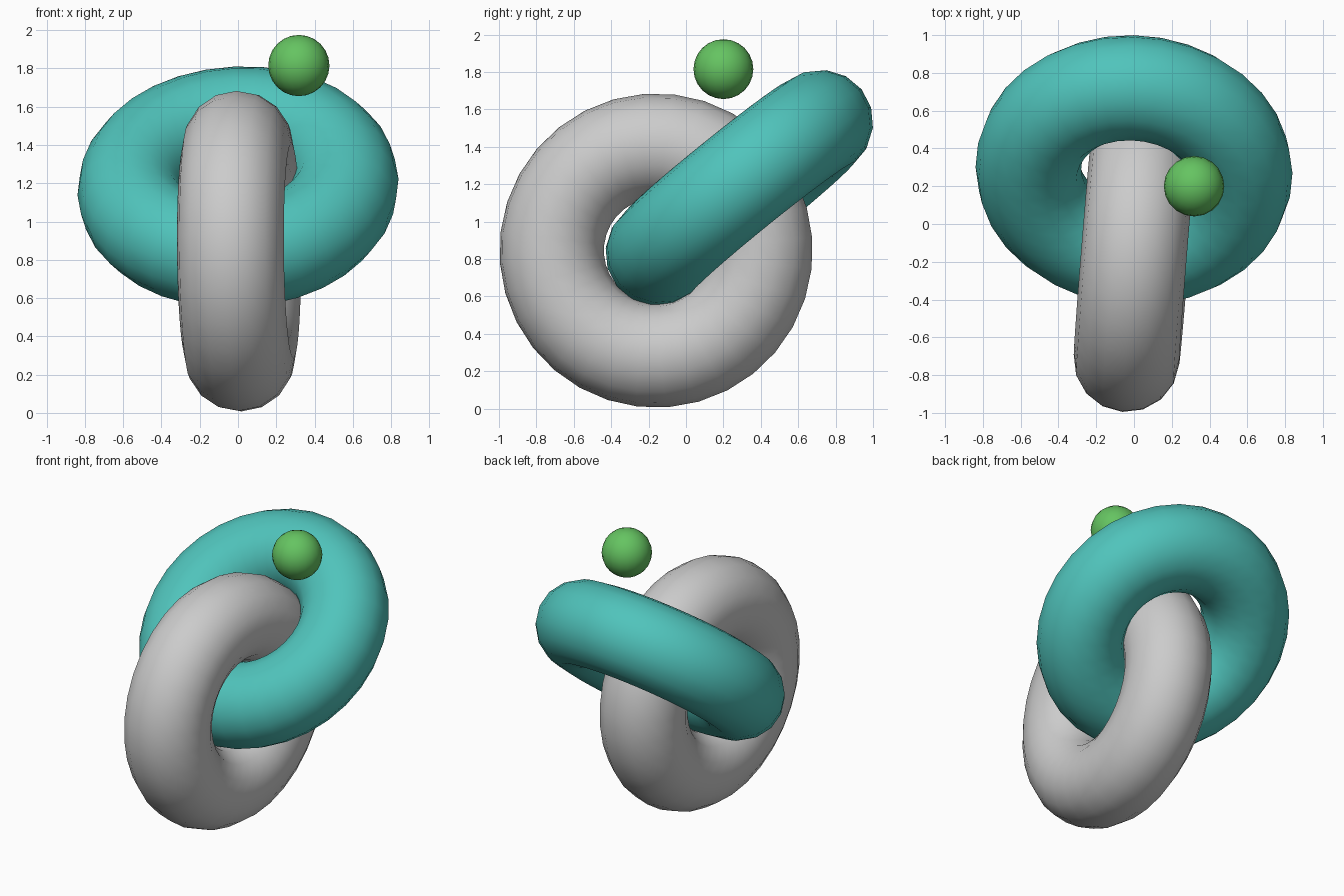
import bpy
from mathutils import Vector

if "Cube" in bpy.data.objects:
    bpy.data.objects.remove(bpy.data.objects["Cube"])


def finish(name, color=None):
    ob = bpy.context.object
    ob.name = name
    bpy.ops.object.shade_smooth()
    if color:
        mat = bpy.data.materials.new(name + "_colour")
        mat.diffuse_color = color
        mat.use_nodes = True
        mat.node_tree.nodes["Principled BSDF"].inputs["Base Color"].default_value = mat.diffuse_color
        ob.data.materials.append(mat)
    return ob


def ring(name, centre, axis, color=None):
    # torus whose hole points along the given axis
    rot = Vector((0, 0, 1)).rotation_difference(Vector(axis).normalized())
    bpy.ops.mesh.primitive_torus_add(
        major_radius=0.56, minor_radius=0.28, major_segments=32, minor_segments=16,
        location=centre, rotation=rot.to_euler())
    return finish(name, color)


# upright grey link and the tilted teal link passing through it
ring("upright_ring", (0.005, -0.16, 0.845), (1, -0.08, 0.01))
ring("tilted_ring", (0, 0.285, 1.18), (-0.05, -0.627, 0.777), (0.08, 0.55, 0.50, 1))

# small ball hovering above the links
bpy.ops.mesh.primitive_uv_sphere_add(
    segments=20, ring_count=12, radius=0.16, location=(0.318, 0.2, 1.815))
finish("small_ball", (0.13, 0.55, 0.12, 1))
